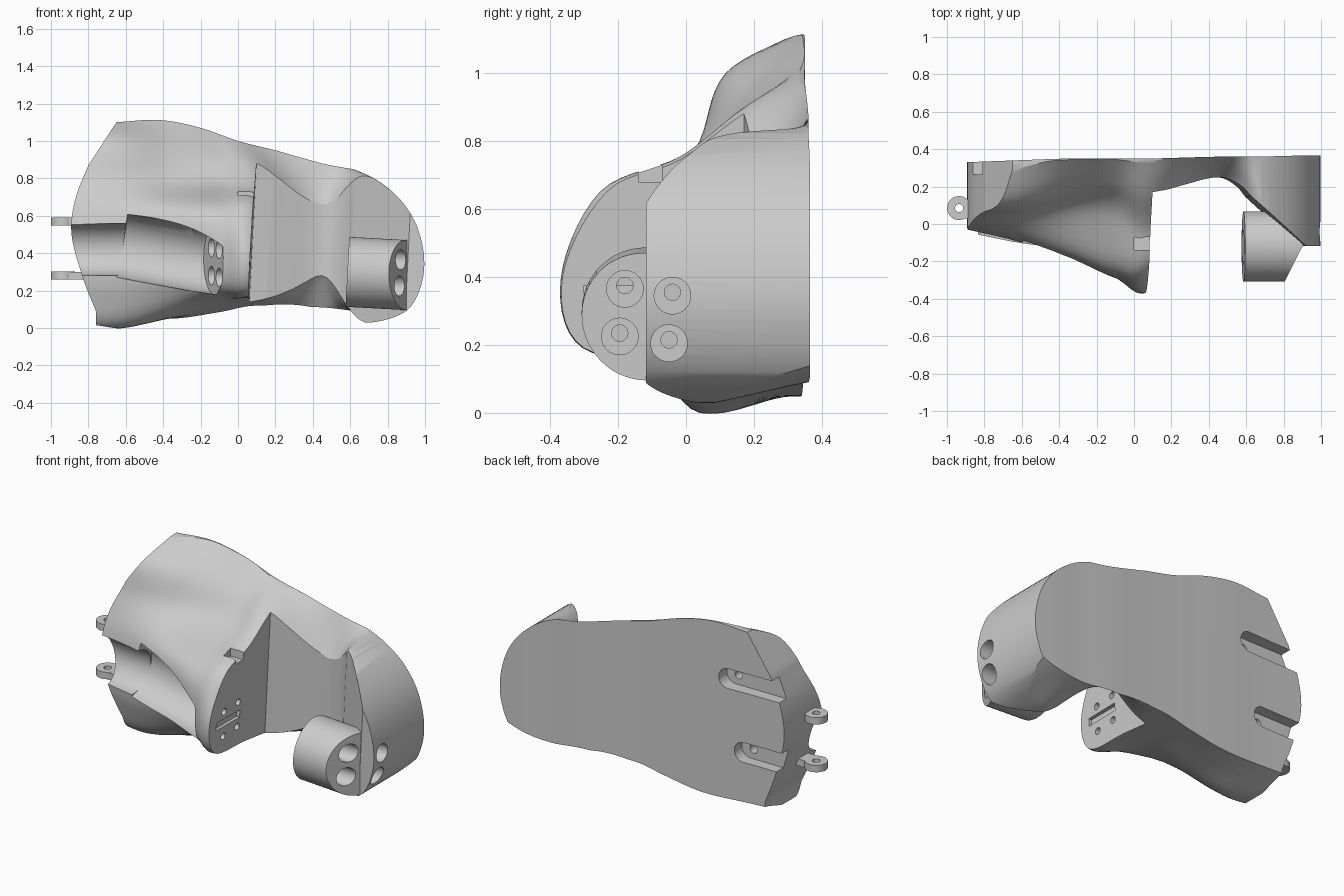
import bpy, bmesh, math
from mathutils import Vector

if "Cube" in bpy.data.objects:
    bpy.data.objects.remove(bpy.data.objects["Cube"])


def spline(pts, n):
    """Smooth curve through the points, n steps per span."""
    p = [Vector(q) for q in pts]
    p = [2 * p[0] - p[1]] + p + [2 * p[-1] - p[-2]]
    out = []
    for i in range(1, len(p) - 2):
        a, b, c, d = p[i - 1:i + 3]
        for k in range(n):
            t = k / n
            out.append(0.5 * (2 * b + (c - a) * t + (2 * a - 5 * b + 4 * c - d) * t * t
                              + (3 * b - a - 3 * c + d) * t ** 3))
    return out + [p[-2]]


def loft(name, rings):
    bm = bmesh.new()
    rows = [[bm.verts.new(v) for v in r] for r in rings]
    n = len(rows[0])
    for a, b in zip(rows, rows[1:]):
        for i in range(n):
            j = (i + 1) % n
            bm.faces.new((a[i], a[j], b[j], b[i]))
    bm.faces.new(rows[0])
    bm.faces.new(rows[-1])
    bmesh.ops.recalc_face_normals(bm, faces=bm.faces)
    me = bpy.data.meshes.new(name)
    bm.to_mesh(me)
    bm.free()
    ob = bpy.data.objects.new(name, me)
    bpy.context.collection.objects.link(ob)
    return ob


def prism_z(name, xy, z0, z1, shear=0.0):
    return loft(name, [[(x + shear * z, y, z) for x, y in xy] for z in (z0, z1)])


def box(name, lo, hi):
    return prism_z(name, [(lo[0], lo[1]), (hi[0], lo[1]), (hi[0], hi[1]), (lo[0], hi[1])], lo[2], hi[2])


def rod(name, a, b, r, n=40):
    a, b = Vector(a), Vector(b)
    q = (b - a).to_track_quat('Z', 'Y')
    ring = [q @ Vector((r * math.cos(t * math.tau / n), r * math.sin(t * math.tau / n), 0)) for t in range(n)]
    return loft(name, [[p + v for v in ring] for p in (a, b)])


def combine(ob, tool, op='DIFFERENCE'):
    m = ob.modifiers.new(op, 'BOOLEAN')
    m.operation, m.object, m.solver = op, tool, 'EXACT'
    bpy.context.view_layer.objects.active = ob
    bpy.ops.object.modifier_apply(modifier=m.name)
    bpy.data.objects.remove(tool, do_unlink=True)


# shell cross-sections (y, z) from back top, around the front, to back bottom
sections = [
    (-1.00, [(.33, 1.08), (.13, .98), (.06, .79), (.0, .58), (-.03, .36), (.0, .18), (.07, .03), (.33, .08)]),
    (-0.65, [(.34, 1.125), (.12, 1.0), (.04, .80), (-.07, .62), (-.10, .38), (-.07, .17), (.04, .0), (.33, .06)]),
    (-0.35, [(.35, 1.11), (.19, .95), (.08, .78), (-.15, .63), (-.18, .42), (-.13, .21), (.02, .07), (.34, .05)]),
    (-0.10, [(.35, 1.04), (.21, .91), (.07, .77), (-.23, .63), (-.29, .41), (-.24, .21), (.02, .13), (.345, .085)]),
    (0.10, [(.35, .98), (.17, .88), (-.02, .74), (-.22, .65), (-.345, .40), (-.28, .20), (0, .17), (.35, .12)]),
    (0.45, [(.36, .88), (.25, .66), (.20, .61), (.15, .55), (.12, .46), (.15, .36), (.25, .28), (.36, .11)]),
    (0.66, [(.36, .84), (.15, .82), (0, .76), (-.10, .66), (-.16, .40), (-.13, .09), (0, .03), (.36, .09)]),
    (0.85, [(.365, .78), (.15, .78), (0, .74), (-.10, .67), (-.18, .40), (-.13, .08), (0, .045), (.365, .11)]),
]
# closing section at the rounded end, raised along the bottom
sections.append((1.05, [(y, z if i < 6 else z + (.03, .07)[i - 6])
                        for i, (y, z) in enumerate(sections[-1][1])]))
rows = [[(x, y, z) for y, z in s] for x, s in sections]
columns = [spline([r[i] for r in rows], 10) for i in range(8)]
shell = loft("hand_shell", [spline([c[k] for c in columns], 7) for k in range(len(columns[0]))])

# scooped waist and slanted finger face
scoop = [(.035, -.9), (.055, .17)] + [tuple(v) for v in spline(
    [(.14, .185), (.25, .215), (.37, .245), (.46, .245), (.54, .20), (.59, .145)], 6)]
scoop += [(.89, -.118), (1.3, -.119), (1.3, -.9)]
combine(shell, prism_z("scoop_cutter", scoop, -.2, 1.4, .05))

# round finger mount with a slanted outer end
mount = rod("finger_mount", (.585, -.12, .30), (1.05, -.12, .275), .187, 64)
combine(mount, prism_z("mount_end_cutter", [(.90, -.12), (.80, -.32), (.80, -.6), (1.4, -.6), (1.4, .3), (1.11, .3)], -.2, 1))
combine(mount, box("mount_notch", (.5, -.20, .28), (.605, -.05, .36)))
combine(shell, mount, 'UNION')

# trim everything to the outline seen from the front
right = spline([(-.65, 1.10), (-.42, 1.112), (-.2, 1.07), (0, 1.0), (.2, .95), (.6, .855), (.8, .75), (.93, .60),
                (.99, .42), (.985, .25), (.91, .10), (.75, .035), (.6, .04), (.4, .11), (.2, .125), (-.05, .09),
                (-.25, .04), (-.4, .01), (-.6, -.005), (-.76, .015)], 6)
left = spline([(-.76, .09), (-.83, .27), (-.89, .50), (-.87, .69), (-.80, .87)], 6)
outline = right + left
combine(shell, loft("outline_cutter", [[(p[0], y, p[1]) for p in outline] for y in (-.8, .8)]), 'INTERSECT')

# thumb groove, then the round screw pocket with its slanted end
combine(shell, rod("thumb_groove", (-1.2, -.05, .42), (-.25, -.13, .42), .14, 64))
pocket = rod("screw_pocket", (-.62, -.13, .44), (.3, -.16, .28), .175, 64)
combine(pocket, prism_z("pocket_end", [(-.19, .05), (-.06, -.36), (-.06, -.8), (.5, -.8), (.5, .3), (-.19, .3)], -.2, 1))
combine(shell, pocket)

# screw holes through the inner hinge face, and its notches
for y, z in ((-.23, .42), (-.10, .43), (-.23, .27), (-.10, .28)):
    combine(shell, rod("screw_head", (-.20, y, z), (-.03, y, z), .05, 32))
    combine(shell, rod("screw_hole", (-.1, y, z), (.2, y, z), .02, 24))
combine(shell, box("wall_notch", (.0, -.14, .68), (.2, -.07, .73)))
combine(shell, box("hinge_notch", (.045, -.30, .33), (.2, -.08, .375)))

# counterbored screw holes through the finger mount
for y, z in ((-.18, .365), (-.04, .345), (-.195, .225), (-.05, .205)):
    combine(shell, rod("screw_head", (.72, y, z), (1.2, y, z), .054, 32))
    combine(shell, rod("screw_hole", (.5, y, z + .01), (.75, y, z + .01), .024, 24))

# two slots on the flat back, open at the wrist end, each with a screw hole
for x, z in ((-.46, .785), (-.56, .36)):
    arc = [(x - .06 + .06 * math.cos(a), z + .06 * math.sin(a))
           for a in [math.pi * (k / 12 - .5) for k in range(13)]]
    prof = arc + [(-1.2, z + .06), (-1.2, z - .06)]
    combine(shell, loft("slot_cutter", [[(u, y, v) for u, v in prof] for y in (.265, .6)]))
    combine(shell, rod("slot_hole", (x - .08, .2, z), (x - .08, .4, z), .025, 24))

# wrist hinge lugs
lugs = []
for i, z in enumerate((.57, .28)):
    c = Vector((-.935, .085, z))
    h = .021
    lug = rod("wrist_lug_%d" % (i + 1), c - Vector((0, 0, h)), c + Vector((0, 0, h)), .064)
    combine(lug, box("lug_tab", (-.93, .03, z - h * .98), (-.80, .125, z + h * .98)), 'UNION')
    combine(lug, rod("lug_hole", c - Vector((0, 0, .1)), c + Vector((0, 0, .1)), .022, 24))
    lugs.append(lug)

for ob in [shell] + lugs:
    bpy.ops.object.select_all(action='DESELECT')
    ob.select_set(True)
    bpy.context.view_layer.objects.active = ob
    bpy.ops.object.shade_smooth_by_angle(angle=math.radians(28))
